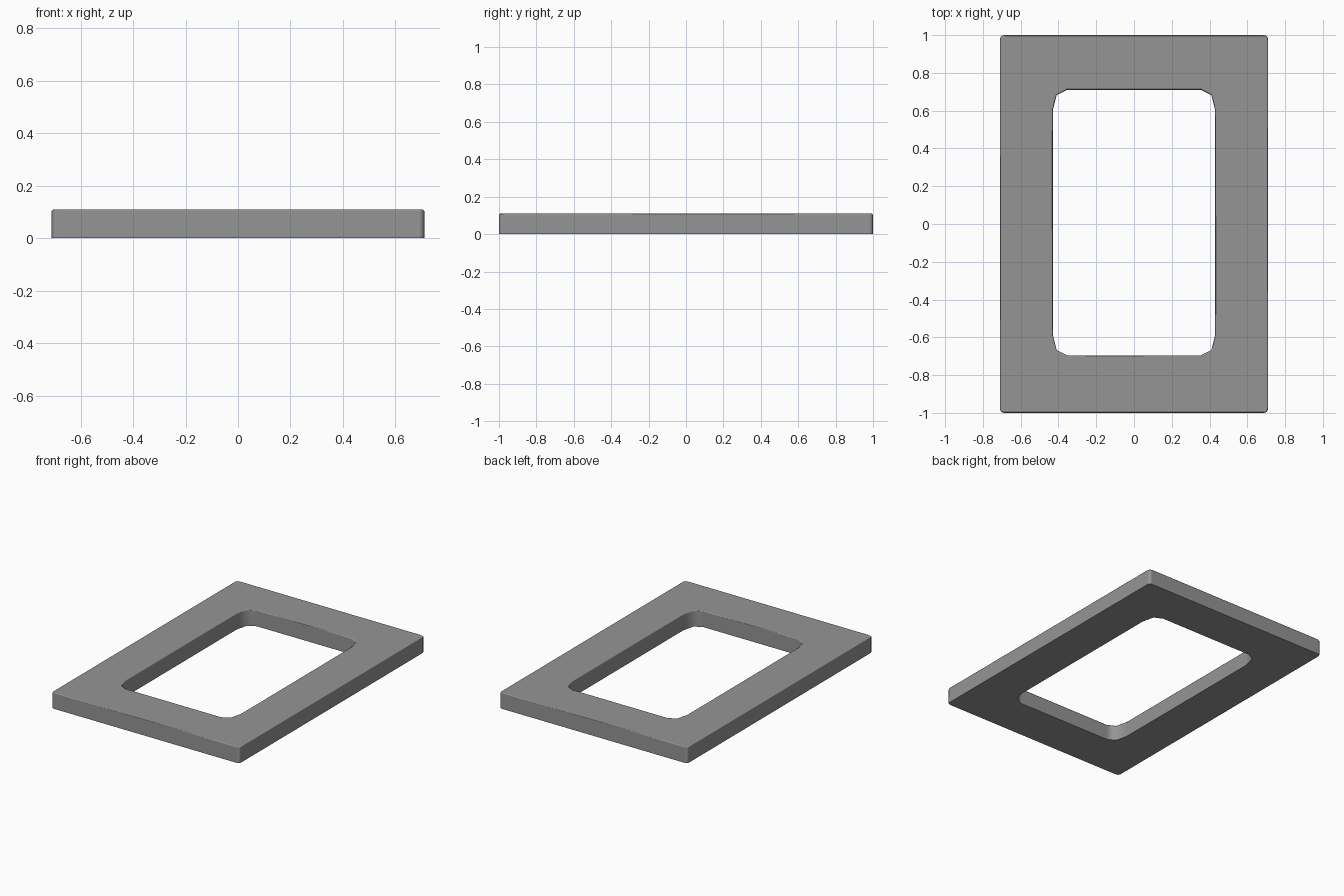
import bpy, bmesh, math

if "Cube" in bpy.data.objects:
    bpy.data.objects.remove(bpy.data.objects["Cube"])

HEIGHT = 0.11
BEVEL = 0.006


def outline(hx, y_min, y_max, corner):
    """Rectangle with three points per corner, counter-clockwise.
    corner: (inset x, inset y) pairs from the side wall round to the end wall."""
    pts = []
    for sx, sy in ((1, 1), (-1, 1), (-1, -1), (1, -1)):
        y_end = y_max if sy > 0 else y_min
        c = [(sx * (hx - dx), y_end - sy * dy) for dx, dy in corner]
        pts += c if sx * sy > 0 else c[::-1]
    return pts


outer_corner = [(0, 0.02), (0.006, 0.006), (0.02, 0)]
inner_corner = [(0, 0.11), (0.02, 0.028), (0.075, 0)]


def outer(inset):
    return outline(0.71 - inset, -1 + inset, 1 - inset, outer_corner)


def inner(grow):
    return outline(0.43 + grow, -0.695 - grow, 0.71 + grow, inner_corner)


# Closed loft: outer wall, softened top rim, top face, window wall, underside
sections = [
    (outer(0), 0),
    (outer(0), HEIGHT - BEVEL),
    (outer(BEVEL), HEIGHT),
    (inner(BEVEL), HEIGHT),
    (inner(0), HEIGHT - BEVEL),
    (inner(0), 0),
]

bm = bmesh.new()
rings = [[bm.verts.new((x, y, z)) for x, y in pts] for pts, z in sections]
for k, a in enumerate(rings):
    b = rings[(k + 1) % len(rings)]
    for i in range(len(a)):
        j = (i + 1) % len(a)
        bm.faces.new((a[i], a[j], b[j], b[i]))
bmesh.ops.recalc_face_normals(bm, faces=bm.faces)

mesh = bpy.data.meshes.new("window_frame")
bm.to_mesh(mesh)
bm.free()
frame = bpy.data.objects.new("window_frame", mesh)
bpy.context.collection.objects.link(frame)

# Dark grey finish
grey = bpy.data.materials.new("dark_grey")
grey.diffuse_color = (0.3, 0.3, 0.3, 1)
grey.use_nodes = True
grey.node_tree.nodes["Principled BSDF"].inputs["Base Color"].default_value = grey.diffuse_color
mesh.materials.append(grey)

# Smooth rounded rims, flat large faces, crisp lower edges
bpy.context.view_layer.objects.active = frame
frame.select_set(True)
bpy.ops.object.shade_smooth_by_angle(angle=math.radians(60))
weighted = frame.modifiers.new("flat_faces", 'WEIGHTED_NORMAL')
weighted.keep_sharp = True
weighted.weight = 100
